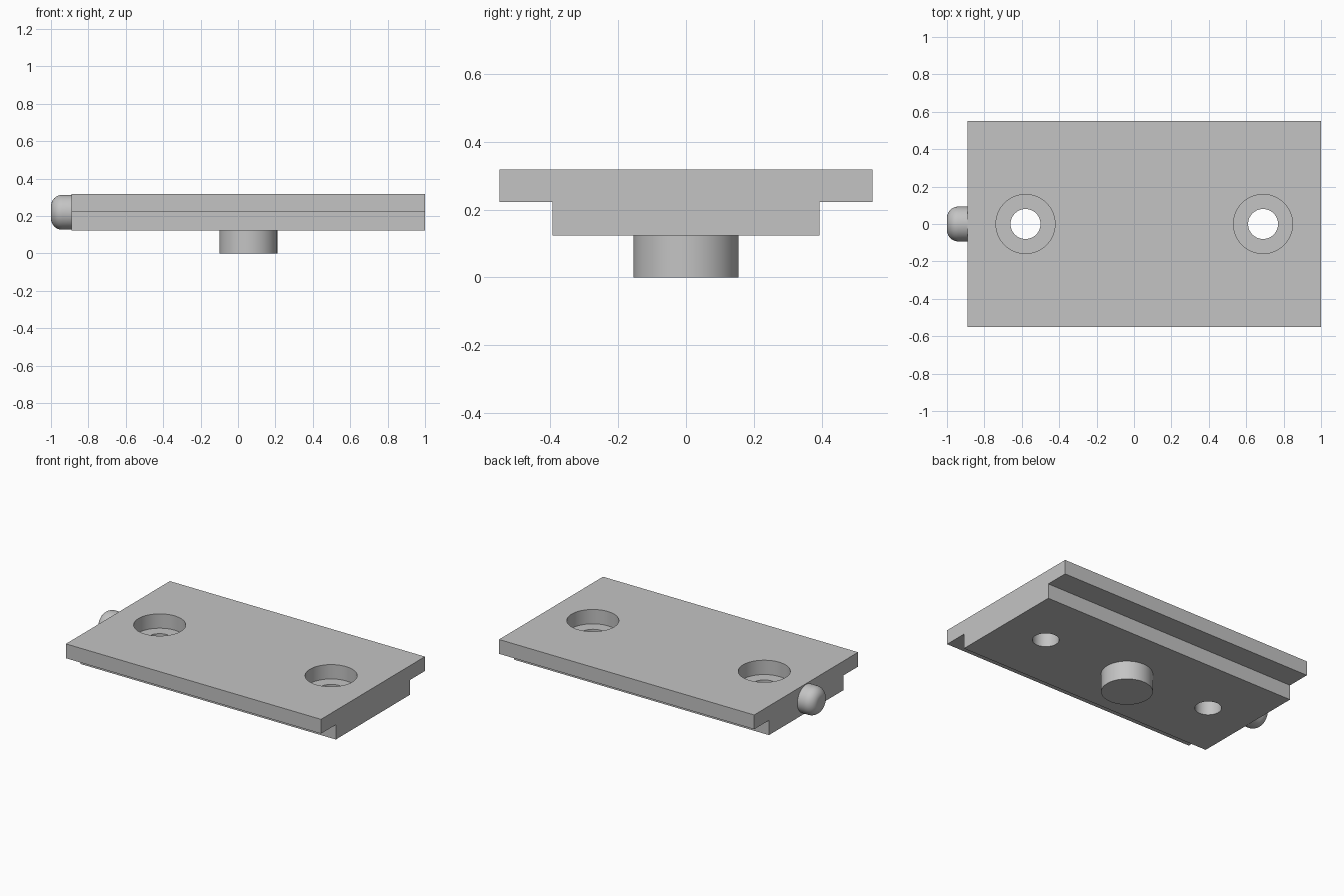
import bpy, bmesh, math
from mathutils import Matrix, Vector

if "Cube" in bpy.data.objects:
    bpy.data.objects.remove(bpy.data.objects["Cube"], do_unlink=True)

GREY = (0.55, 0.55, 0.55, 1.0)
metal = bpy.data.materials.new("plain_grey")
metal.use_nodes = True
metal.diffuse_color = GREY
metal.node_tree.nodes["Principled BSDF"].inputs["Base Color"].default_value = GREY


def finish(name, bm):
    bmesh.ops.recalc_face_normals(bm, faces=bm.faces[:])
    mesh = bpy.data.meshes.new(name)
    bm.to_mesh(mesh)
    bm.free()
    mesh.materials.append(metal)
    obj = bpy.data.objects.new(name, mesh)
    bpy.context.collection.objects.link(obj)
    return obj


def activate(obj):
    bpy.ops.object.select_all(action='DESELECT')
    obj.select_set(True)
    bpy.context.view_layer.objects.active = obj


def smooth(obj):
    activate(obj)
    bpy.ops.object.shade_smooth_by_angle(angle=math.radians(30))


def lathe(name, profile, matrix, steps=64):
    """Revolve (radius, height) points around z, then place the solid."""
    bm = bmesh.new()
    verts = [bm.verts.new((r, 0, h)) for r, h in profile]
    edges = [bm.edges.new(pair) for pair in zip(verts, verts[1:])]
    bmesh.ops.spin(bm, geom=verts + edges, cent=(0, 0, 0), axis=(0, 0, 1),
                   angle=math.tau, steps=steps)
    bmesh.ops.remove_doubles(bm, verts=bm.verts[:], dist=1e-5)
    bmesh.ops.transform(bm, matrix=matrix, verts=bm.verts[:])
    return finish(name, bm)


# Key dimensions
X0, X1 = -0.89, 1.0
BOTTOM, LEDGE, TOP = 0.123, 0.222, 0.318
WIDE, NARROW = 0.55, 0.393

# Plate with a narrower underside: a T section swept along x
half = [(NARROW, BOTTOM), (NARROW, LEDGE), (WIDE, LEDGE), (WIDE, TOP)]
section = half + [(-y, z) for y, z in reversed(half)]
bm = bmesh.new()
face = bm.faces.new([bm.verts.new((X0, y, z)) for y, z in section])
swept = bmesh.ops.extrude_face_region(bm, geom=[face])
moved = [v for v in swept["geom"] if isinstance(v, bmesh.types.BMVert)]
bmesh.ops.translate(bm, vec=Vector((X1 - X0, 0, 0)), verts=moved)
plate = finish("mounting_plate", bm)

# Two counterbored screw holes
bore = [(0, 0), (0.08, 0), (0.08, LEDGE), (0.158, LEDGE), (0.158, 0.5), (0, 0.5)]
for x in (-0.58, 0.69):
    cutter = lathe("hole_cutter", bore, Matrix.Translation((x, 0, 0)))
    cutter.hide_render = True
    mod = plate.modifiers.new("screw_hole", 'BOOLEAN')
    mod.operation, mod.solver, mod.object = 'DIFFERENCE', 'EXACT', cutter
    activate(plate)
    bpy.ops.object.modifier_apply(modifier=mod.name)
    bpy.data.objects.remove(cutter, do_unlink=True)
smooth(plate)

# Round boss under the plate
R = 0.155
smooth(lathe("round_boss", [(0, 0), (R, 0), (R, BOTTOM), (0, BOTTOM)],
             Matrix.Translation((0.055, 0, 0))))

# Side button with a rounded end, pointing to -x
R, LENGTH, FILLET = 0.093, 0.11, 0.06
arc = [(R - FILLET + FILLET * math.cos(a), LENGTH - FILLET + FILLET * math.sin(a))
       for a in (math.pi / 2 * i / 10 for i in range(11))]
place = Matrix.Translation((X0, 0, 0.22)) @ Matrix.Rotation(-math.pi / 2, 4, 'Y')
smooth(lathe("side_button", [(0, 0), (R, 0)] + arc + [(0, LENGTH)], place))
